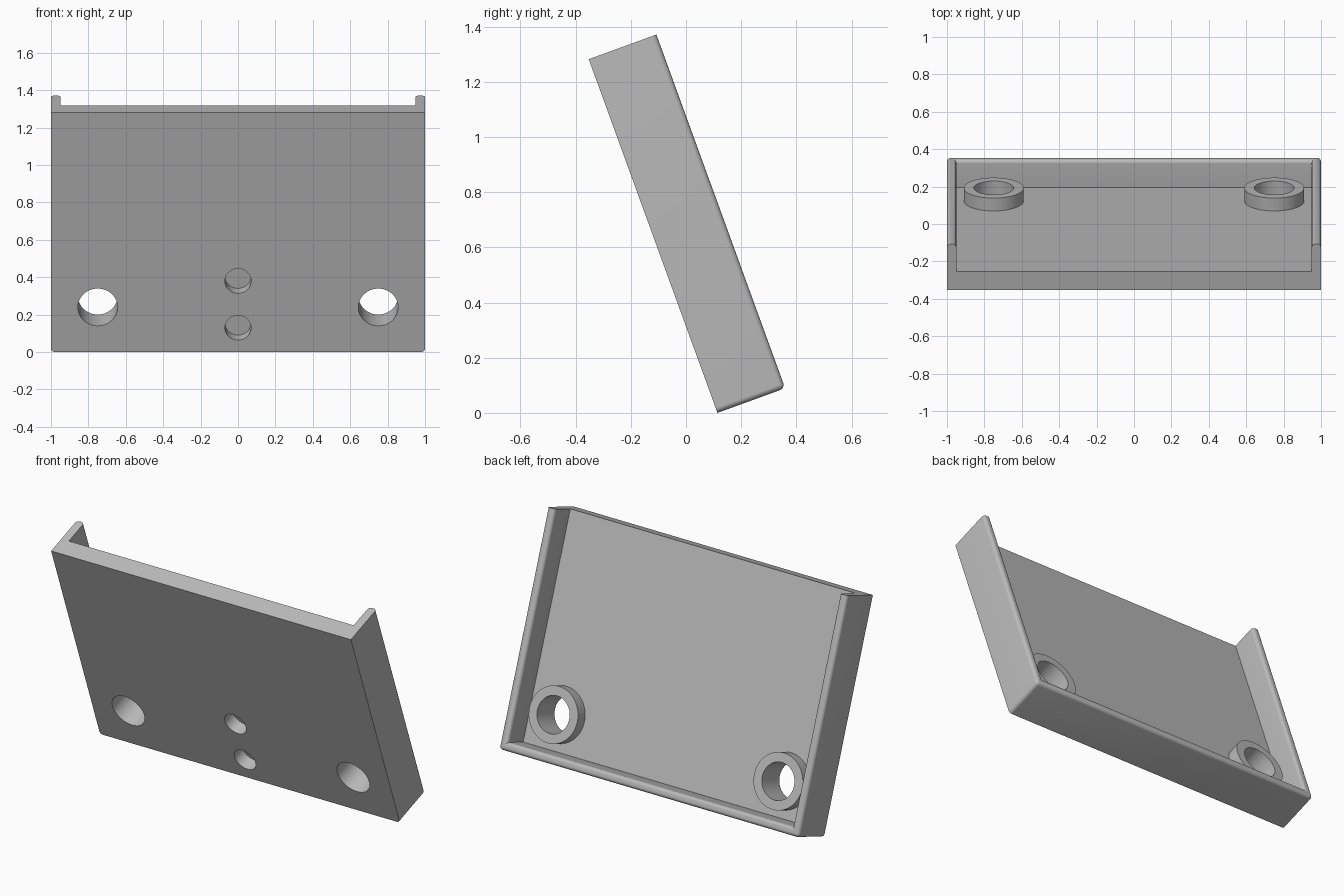
import bpy, bmesh, math
from mathutils import Matrix, Vector

if "Cube" in bpy.data.objects:
    bpy.data.objects.remove(bpy.data.objects["Cube"], do_unlink=True)

LENGTH, DEPTH, PLATE, WALL, ROUND = 1.364, 0.261, 0.104, 0.05, 0.02
TILT = math.radians(20)

grey = bpy.data.materials.new("plain_grey")
grey.use_nodes = True
grey.diffuse_color = (0.5, 0.5, 0.5, 1)
grey.node_tree.nodes["Principled BSDF"].inputs["Base Color"].default_value = (0.5, 0.5, 0.5, 1)


def add_object(name, bm):
    bmesh.ops.recalc_face_normals(bm, faces=bm.faces)
    mesh = bpy.data.meshes.new(name)
    bm.to_mesh(mesh)
    bm.free()
    mesh.materials.append(grey)
    obj = bpy.data.objects.new(name, mesh)
    bpy.context.collection.objects.link(obj)
    return obj


def add_rod(name, x, z, radius, start, end):
    """Cylinder running front to back from y=start to y=end."""
    bm = bmesh.new()
    place = Matrix.Translation((x, (start + end) / 2, z)) @ Matrix.Rotation(math.pi / 2, 4, 'X')
    bmesh.ops.create_cone(bm, cap_ends=True, segments=64, radius1=radius,
                          radius2=radius, depth=end - start, matrix=place)
    return add_object(name, bm)


def combine(target, tool, operation):
    mod = target.modifiers.new(tool.name, 'BOOLEAN')
    mod.object, mod.operation, mod.solver = tool, operation, 'EXACT'
    bpy.context.view_layer.objects.active = target
    bpy.ops.object.modifier_apply(modifier=mod.name)
    bpy.data.objects.remove(tool, do_unlink=True)


def extrude(bm, faces, distance):
    new = bmesh.ops.extrude_face_region(bm, geom=faces)["geom"]
    verts = [g for g in new if isinstance(g, bmesh.types.BMVert)]
    bmesh.ops.translate(bm, verts=verts, vec=(0, distance, 0))
    bmesh.ops.delete(bm, geom=[f for f in faces if f.is_valid], context='FACES_ONLY')
    return [g for g in new if isinstance(g, bmesh.types.BMFace)]


# Tray: back plate with a raised rim on the sides and bottom, open at the top
bm = bmesh.new()
inner = 1 - WALL
outline = [(-1, LENGTH), (-1, 0), (1, 0), (1, LENGTH),
           (inner, LENGTH), (inner, WALL), (-inner, WALL), (-inner, LENGTH)]
verts = [bm.verts.new((x, PLATE, z)) for x, z in outline]
rim = bm.faces.new(verts)
floor = bm.faces.new(verts[4:])
front = [bm.verts.new((x, 0, z)) for x, z in outline[:4]]
bm.faces.new(front)
for i in range(3):
    bm.faces.new((front[i], front[i + 1], verts[i + 1], verts[i]))
bm.faces.new((front[3], front[0], verts[0], verts[7], verts[4], verts[3]))
extrude(bm, [rim], DEPTH - PLATE)
bmesh.ops.recalc_face_normals(bm, faces=bm.faces)
bmesh.ops.dissolve_limit(bm, angle_limit=0.01, verts=bm.verts, edges=bm.edges)


def is_rounded(edge):
    a, b = (v.co for v in edge.verts)
    on_rim = min(a.y, b.y) > DEPTH - 0.001 and min(a.z, b.z) < LENGTH - 0.001
    corner = max(a.z, b.z) < 0.001 and a.x * b.x > 0.99
    return on_rim or corner


bmesh.ops.bevel(bm, geom=[e for e in bm.edges if is_rounded(e)], offset=ROUND,
                segments=6, profile=0.5, affect='EDGES', clamp_overlap=True)
tray = add_object("tray_with_bosses", bm)

# Ring bosses with through holes
for x in (-0.75, 0.75):
    combine(tray, add_rod("boss", x, 0.255, 0.16, PLATE - 0.03, 0.177), 'UNION')
    combine(tray, add_rod("through_hole", x, 0.255, 0.106, -0.1, 0.4), 'DIFFERENCE')

# Blind holes in the front
for z in (0.138, 0.404):
    combine(tray, add_rod("blind_hole", 0, z, 0.07, -0.1, 0.078), 'DIFFERENCE')

# Lean the tray back on its lower front edge
tray.data.transform(Matrix.Translation(Vector((0, 0.114, 0))) @ Matrix.Rotation(TILT, 4, 'X'))
bpy.ops.object.select_all(action='DESELECT')
tray.select_set(True)
bpy.context.view_layer.objects.active = tray
bpy.ops.object.shade_smooth_by_angle(angle=math.radians(30))
